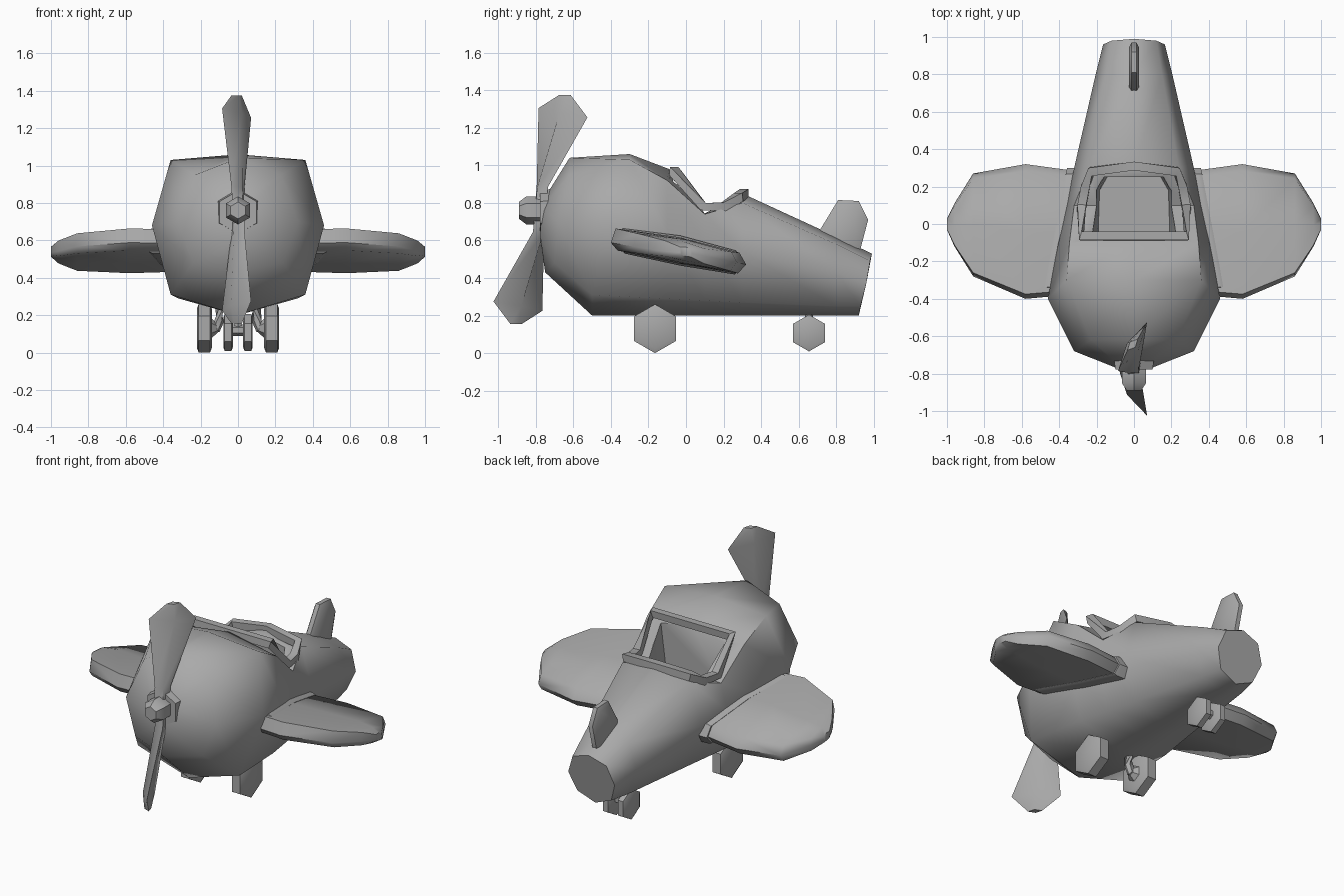
import bpy, bmesh, math
from mathutils import Vector

cube = bpy.data.objects.get("Cube")
if cube:
    bpy.data.objects.remove(cube, do_unlink=True)

grey = bpy.data.materials.new("plain_grey")
grey.use_nodes = True
grey.diffuse_color = (0.4, 0.4, 0.4, 1)
grey.node_tree.nodes["Principled BSDF"].inputs["Base Color"].default_value = (0.4, 0.4, 0.4, 1)


def finish(bm, name, angle=50):
    bmesh.ops.recalc_face_normals(bm, faces=bm.faces)
    me = bpy.data.meshes.new(name)
    bm.to_mesh(me)
    bm.free()
    me.materials.append(grey)
    ob = bpy.data.objects.new(name, me)
    bpy.context.collection.objects.link(ob)
    smooth(ob, angle)
    return ob


def smooth(ob, angle):
    bpy.ops.object.select_all(action='DESELECT')
    ob.select_set(True)
    bpy.context.view_layer.objects.active = ob
    bpy.ops.object.shade_smooth_by_angle(angle=math.radians(angle))


def loft(name, rings, angle=50, closed=False):
    """Skin a list of equal-length rings; cap the ends unless closed."""
    bm = bmesh.new()
    loops = [[bm.verts.new(p) for p in r] for r in rings]
    n = len(rings[0])
    pairs = list(zip(loops, loops[1:])) + ([(loops[-1], loops[0])] if closed else [])
    for a, b in pairs:
        for i in range(n):
            j = (i + 1) % n
            bm.faces.new((a[i], a[j], b[j], b[i]))
    if not closed:
        bm.faces.new(loops[0])
        bm.faces.new(loops[-1])
    return finish(bm, name, angle)


def tube(name, path, radius, sides=4, closed=False):
    """Thin bar swept along a path."""
    pts = [Vector(p) for p in path]
    n = len(pts)
    rings = []
    for i, p in enumerate(pts):
        a = pts[(i - 1) % n] if closed or i else p
        b = pts[(i + 1) % n] if closed or i < n - 1 else p
        t = (b - a).normalized()
        u = t.cross(Vector((0, 0, 1)))
        u = (u if u.length > 0.1 else Vector((1, 0, 0))).normalized()
        v = u.cross(t)
        angles = [math.tau * (k + 0.5) / sides for k in range(sides)]
        rings.append([p + radius * (math.cos(w) * u + math.sin(w) * v) for w in angles])
    return loft(name, rings, 50, closed)


def disc(name, axis, centre, steps, sides=6):
    """Turned part: steps are (offset along axis, radius)."""
    rings = []
    for off, r in steps:
        ring = []
        for k in range(sides):
            w = math.tau * k / sides
            c, s = r * math.sin(w), r * math.cos(w)
            d = (off, c, s) if axis == 'x' else (c, off, s)
            ring.append([a + b for a, b in zip(centre, d)])
        rings.append(ring)
    return loft(name, rings, 40)


# Fuselage: half rings run top, upper corner, side, lower corner, bottom
halves = [
    [(0, -.77, .80), (.06, -.77, .77), (.08, -.775, .7), (.06, -.775, .62), (0, -.775, .6)],
    [(0, -.62, 1.04), (.23, -.62, .95), (.32, -.68, .7), (.24, -.7, .48), (0, -.75, .43)],
    [(0, -.3, 1.06), (.36, -.3, 1.03), (.46, -.4, .68), (.36, -.5, .31), (0, -.5, .2)],
    [(0, -.09, .98), (.345, -.1, .92), (.405, -.1, .63), (.32, -.1, .29), (0, -.1, .2)],
    [(0, .1, .75), (.32, .1, .74), (.36, .1, .58), (.28, .1, .28), (0, .1, .2)],
    [(0, .3, .85), (.24, .3, .80), (.32, .3, .54), (.24, .3, .27), (0, .3, .2)],
    [(0, .8, .62), (.15, .8, .58), (.205, .8, .43), (.15, .8, .25), (0, .8, .2)],
    [(0, .99, .53), (.12, .98, .49), (.165, .96, .37), (.12, .93, .25), (0, .92, .2)],
]
rings = [h + [(-x, y, z) for x, y, z in h[3:0:-1]] for h in halves]
fuselage = loft("fuselage", rings, 60)

# Cockpit opening
well = [(.24, -.07), (.23, .18), (.18, .25), (-.18, .25), (-.23, .18), (-.24, -.07)]
cutter = loft("cockpit_cutter", [[(x * s, y, z) for x, y in well] for z, s in ((.64, .8), (1.2, 1.1))])
cut = fuselage.modifiers.new("cockpit", 'BOOLEAN')
cut.object = cutter
cut.solver = 'EXACT'
bpy.context.view_layer.objects.active = fuselage
bpy.ops.object.modifier_apply(modifier=cut.name)
bpy.data.objects.remove(cutter, do_unlink=True)
smooth(fuselage, 60)

# Cockpit rim
side = [(.28, -.065, .97), (.28, .09, .78), (.26, .2, .78), (.23, .28, .83)]
tube("cockpit_rim", side + [(0, .31, .85)] + [(-x, y, z) for x, y, z in side[::-1]], .033, 4, True)


# Wings: hexagonal sections, tilted nose up, with a collar at the root
def section(m, x, y0, y1, t, skew=0):
    mid, half = (y0 + y1) / 2, (y1 - y0) / 2
    out = []
    for u, v in ((-1, -.4), (-.93, .75), (0, 1), (.9, .7), (1, -.1), (.88, -.9), (0, -1), (-.9, -.9)):
        y = mid + u * half
        out.append((m * (x - skew * y), y, .54 - .19 * y + v * t))
    return out


for m, label in ((1, "left"), (-1, "right")):
    spans = [(.2, -.33, .25, .06), (.36, -.38, .29, .068), (.58, -.4, .32, .07),
             (.86, -.28, .27, .064), (.96, -.12, .11, .05), (1, -.03, .03, .025)]
    loft(label + "_wing", [section(m, *s) for s in spans], 50)
    loft(label + "_wing_collar", [section(m, x, -.36, .3, t, .19)
                                  for x, t in ((.3, .08), (.395, .08), (.415, .07))], 40)

# Tail fin
fin = [(.7, .6), (.71, .65), (.81, .815), (.92, .81), (.97, .71), (.92, .52)]
fy, fz = .84, .69
loft("tail_fin", [[(x, fy + (y - fy) * s, fz + (z - fz) * s) for y, z in fin]
                  for x, s in ((-.027, .8), (-.014, 1), (.014, 1), (.027, .8))], 50)

# Propeller: the lower blade is the upper one turned half round about x
hub = Vector((0, -.775, .765))
stations = [(-.03, -.03, .035, .03, .02, .02, .035), (-.035, -.02, .035, .04, .12, .12, .035),
            (-.085, -.01, .07, .25, .54, .49, .035), (-.035, .1, .02, .16, .61, .61, .02)]
for m, label in ((1, "upper"), (-1, "lower")):
    blade = []
    for x0, y0, x1, y1, z0, z1, t in stations:
        a, b = Vector((x0, y0, z0)), Vector((x1, y1, z1))
        across = Vector((b.y - a.y, a.x - b.x, 0)).normalized() * t
        c = (a + b) / 2
        ring = [a, c + across, b, c - across]
        blade.append([hub + Vector((p.x, m * p.y, m * p.z)) for p in ring])
    loft(label + "_propeller_blade", blade, 50)
disc("propeller_hub", 'y', (0, -.8, .76), [(-.09, .045), (-.05, .075), (.02, .075), (.06, .06)])
disc("nose_plate", 'y', (0, -.765, .75), [(-.012, .115), (.05, .125)])

# Landing gear
for m, label in ((1, "left"), (-1, "right")):
    disc(label + "_front_wheel", 'x', (m * .18, -.165, .13),
         [(-.04, .105), (-.03, .13), (.03, .13), (.04, .105)])
    disc(label + "_front_hub", 'x', (m * .13, -.165, .13), [(-m * .02, .025), (m * .02, .06)])
    tube(label + "_front_strut", [(m * .15, -.165, .13), (m * .115, -.165, .13),
                                  (m * .1, -.165, .17), (m * .1, -.165, .24)], .026, 6)
    disc(label + "_rear_wheel", 'x', (m * .053, .655, .107),
         [(-.025, .08), (-.018, .098), (.018, .098), (.025, .08)])
disc("rear_axle", 'x', (0, .655, .12), [(-.04, .03), (.04, .03)])
tube("rear_strut", [(0, .655, .1), (0, .655, .24)], .022, 6)
